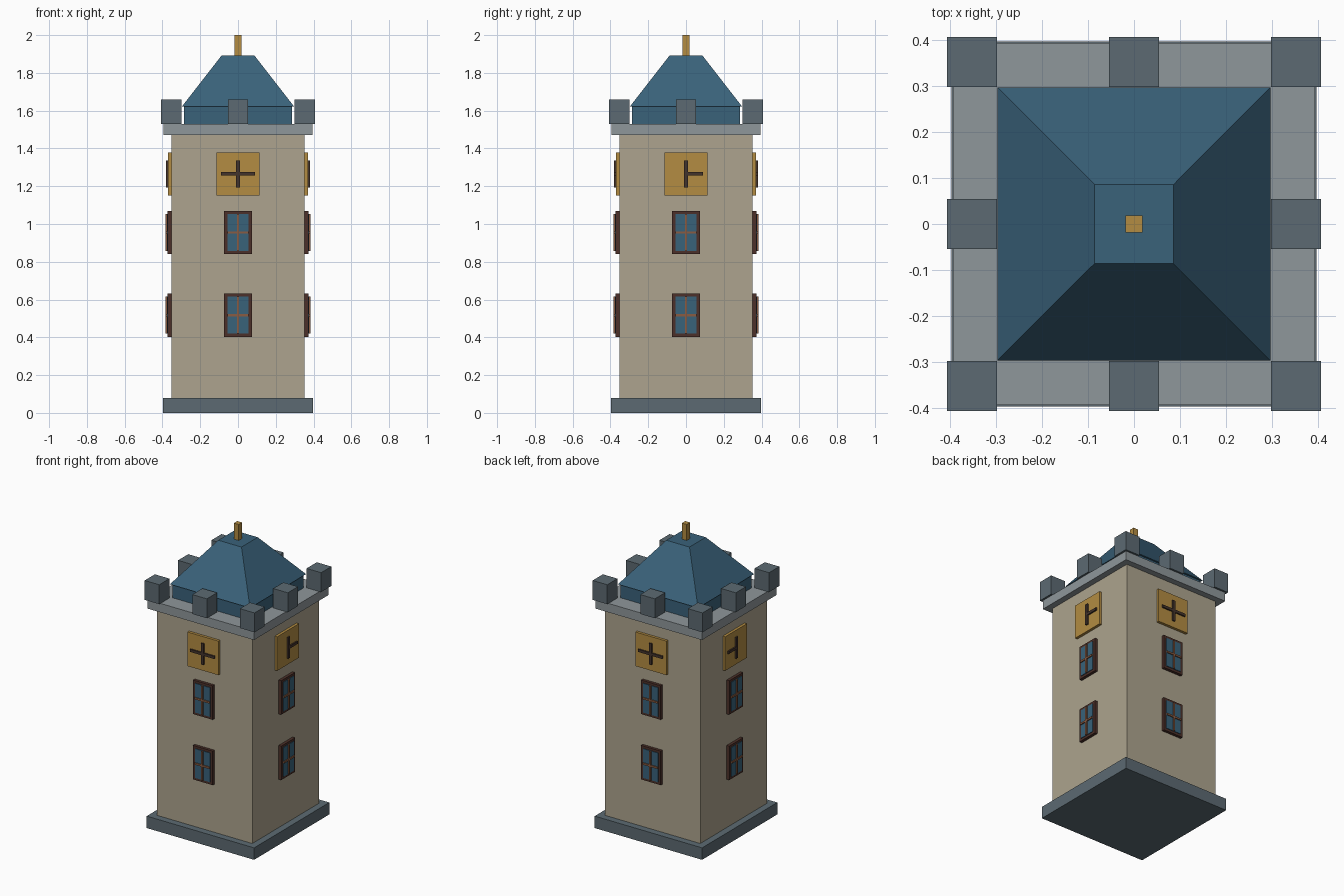
import bpy
import bmesh
from math import pi
from mathutils import Matrix, Vector

old = bpy.data.objects.get("Cube")
if old:
    bpy.data.objects.remove(old, do_unlink=True)


def material(name, hex_code):
    """Flat material from an sRGB hex string, converted to linear."""
    srgb = [int(hex_code[i:i + 2], 16) / 255 for i in (0, 2, 4)]
    rgba = [((c + 0.055) / 1.055) ** 2.4 for c in srgb] + [1]
    m = bpy.data.materials.new(name)
    m.use_nodes = True
    m.diffuse_color = rgba
    bsdf = next(n for n in m.node_tree.nodes if n.type == 'BSDF_PRINCIPLED')
    bsdf.inputs["Base Color"].default_value = rgba
    return m


WALL = material("plaster wall", "ADA48E")
DARK = material("dark stone", "5C6A72")
LIGHT = material("light stone", "8F979B")
ROOF = material("blue slate", "3A627A")
GLASS = material("blue glass", "38627A")
FRAME = material("dark wood frame", "4C3029")
BAR = material("brown glazing bar", "8A5C42")
GOLD = material("gold", "B38C42")
HAND = material("dark clock hand", "43332B")


def box(name, x, y, z, mat, turn=0, taper=1):
    """Box from (min, max) ranges, turned about z; taper scales its top."""
    bm = bmesh.new()
    bmesh.ops.create_cube(bm, size=1)
    for v in bm.verts:
        s = taper if v.co.z > 0 else 1
        v.co = Vector((x[0] + (v.co.x * s + 0.5) * (x[1] - x[0]),
                       y[0] + (v.co.y * s + 0.5) * (y[1] - y[0]),
                       z[0] + (v.co.z + 0.5) * (z[1] - z[0])))
    bm.transform(Matrix.Rotation(turn, 4, 'Z'))
    mesh = bpy.data.meshes.new(name)
    bm.to_mesh(mesh)
    bm.free()
    mesh.materials.append(mat)
    obj = bpy.data.objects.new(name, mesh)
    bpy.context.scene.collection.objects.link(obj)
    return obj


def block(name, half, z, mat, taper=1):
    return box(name, (-half, half), (-half, half), z, mat, 0, taper)


# Main stack of the tower
block("base_plinth", 0.398, (0, 0.08), DARK)
block("tower_wall", 0.353, (0.08, 1.47), WALL)
block("cornice", 0.394, (1.47, 1.53), LIGHT)
block("roof_drum", 0.285, (1.53, 1.625), ROOF)
block("roof", 0.297, (1.622, 1.893), ROOF, taper=0.29)
block("finial", 0.018, (1.893, 2.0), GOLD)

# Battlements at the corners and the middle of each side
for i in (-1, 0, 1):
    for j in (-1, 0, 1):
        if i or j:
            cx, cy, h = i * 0.353, j * 0.353, 0.054
            box("merlon", (cx - h, cx + h), (cy - h, cy + h),
                (1.53, 1.66), DARK)


def panel(name, x, zc, half_height, depth, mat, turn):
    """Plate standing out from the wall by depth."""
    box(name, x, (-0.353 - depth, -0.345),
        (zc - half_height, zc + half_height), mat, turn)


# Windows and clock on each of the four sides
for side, label in enumerate(("front", "right", "back", "left")):
    turn = side * pi / 2
    for zc in (0.517, 0.955):
        panel(label + "_window_frame", (-0.073, 0.073), zc, 0.114, 0.019, FRAME, turn)
        panel(label + "_window_glass", (-0.056, 0.056), zc, 0.098, 0.023, GLASS, turn)
        panel(label + "_upright_bar", (-0.006, 0.006), zc, 0.098, 0.030, BAR, turn)
        panel(label + "_cross_bar", (-0.056, 0.056), zc, 0.006, 0.030, BAR, turn)

    panel(label + "_clock_face", (-0.115, 0.115), 1.265, 0.114, 0.018, GOLD, turn)
    panel(label + "_upright_hand", (-0.010, 0.010), 1.265, 0.071, 0.027, HAND, turn)
    # The hand on the two x sides only reaches towards +y
    reach = {1: (0, 0.09), 3: (-0.09, 0)}.get(side, (-0.09, 0.09))
    panel(label + "_level_hand", reach, 1.265, 0.009, 0.027, HAND, turn)
